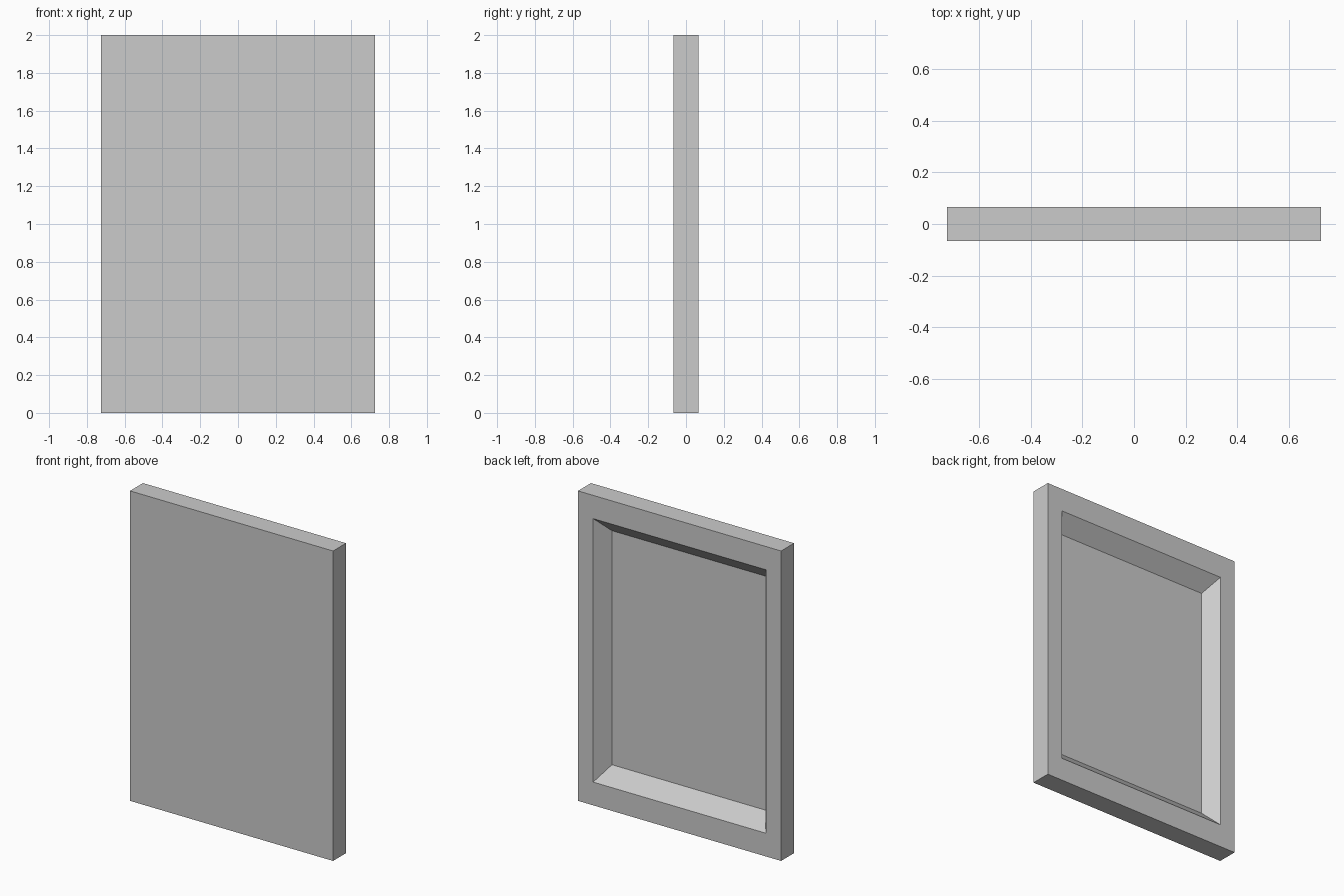
import bpy, bmesh

if "Cube" in bpy.data.objects:
    bpy.data.objects.remove(bpy.data.objects["Cube"])

W, D, H = 0.725, 0.066, 1.0   # half width, half depth, half height
RECESS_DEPTH = 0.093

bm = bmesh.new()


def ring(scale, y):
    """Rectangle of the panel's proportions, centred at mid height."""
    return [bm.verts.new((sx * W * scale, y, H + sz * H * scale))
            for sx, sz in ((-1, -1), (1, -1), (1, 1), (-1, 1))]


# Front edge, back edge, recess opening, recess floor
rings = [ring(1, -D), ring(1, D), ring(0.85, D), ring(0.755, D - RECESS_DEPTH)]

# Outer sides, flat rim and sloped recess walls
for a, b in zip(rings, rings[1:]):
    for i in range(4):
        j = (i + 1) % 4
        bm.faces.new((a[i], a[j], b[j], b[i]))

# Plain front and recess floor
bm.faces.new(rings[0])
bm.faces.new(rings[-1])
bmesh.ops.recalc_face_normals(bm, faces=bm.faces)

mesh = bpy.data.meshes.new("recessed_panel")
bm.to_mesh(mesh)
bm.free()
panel = bpy.data.objects.new("recessed_panel", mesh)
bpy.context.collection.objects.link(panel)
